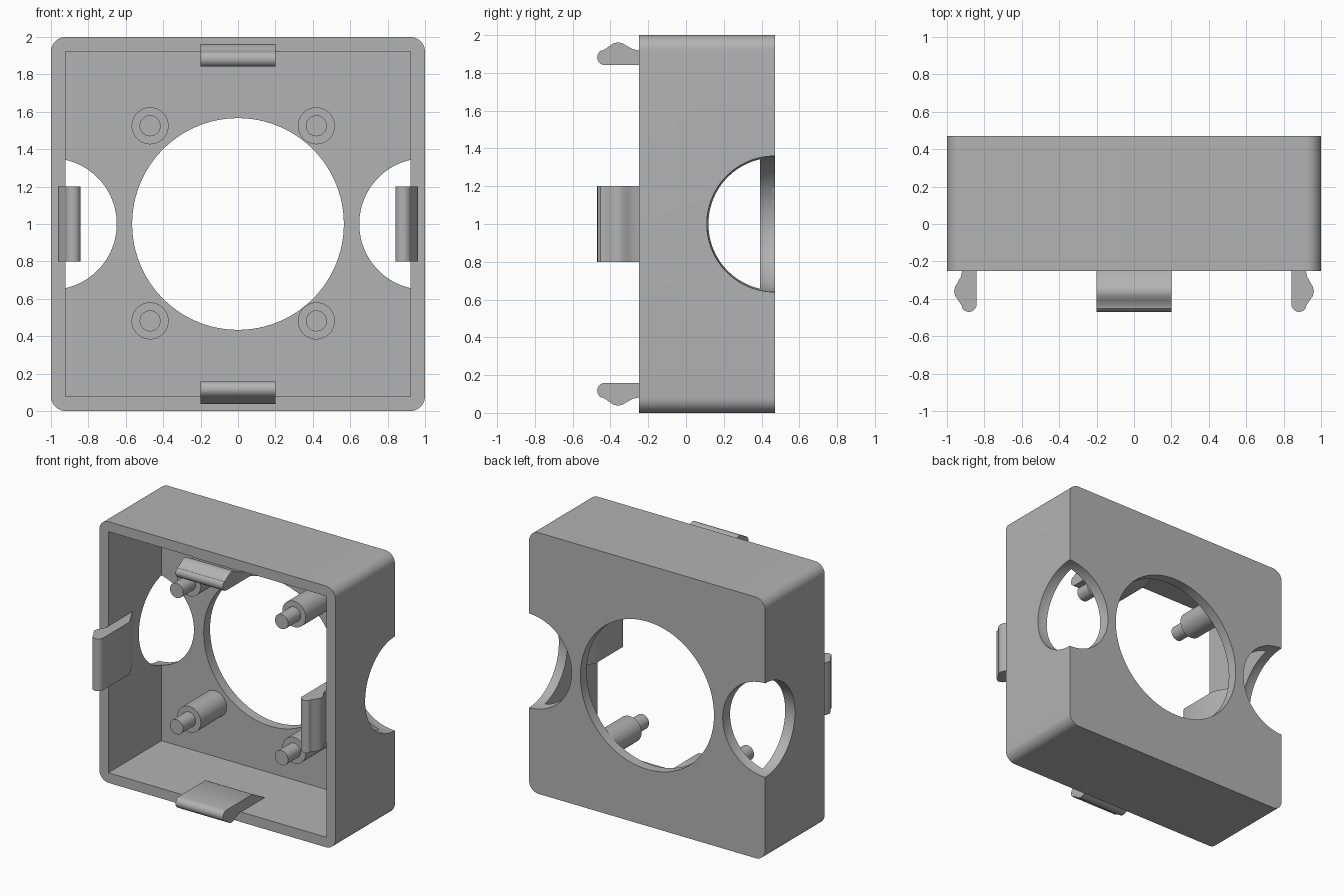
import bpy, bmesh, math
from mathutils import Matrix, Vector

cube = bpy.data.objects.get("Cube")
if cube:
    bpy.data.objects.remove(cube, do_unlink=True)

FRONT, BACK, WALL, MID = -0.25, 0.47, 0.077, 1.0

grey = bpy.data.materials.new("plain grey")
grey.use_nodes = True
grey.diffuse_color = (0.45, 0.45, 0.45, 1)
grey.node_tree.nodes["Principled BSDF"].inputs["Base Color"].default_value = grey.diffuse_color


def finish(name, bm):
    """Turn a bmesh into a grey object with smooth curves and sharp edges."""
    bmesh.ops.recalc_face_normals(bm, faces=bm.faces)
    mesh = bpy.data.meshes.new(name)
    bm.to_mesh(mesh)
    bm.free()
    mesh.materials.append(grey)
    ob = bpy.data.objects.new(name, mesh)
    bpy.context.collection.objects.link(ob)
    smooth(ob)
    return ob


def smooth(ob):
    bpy.ops.object.select_all(action='DESELECT')
    ob.select_set(True)
    bpy.context.view_layer.objects.active = ob
    bpy.ops.object.shade_smooth_by_angle(angle=math.radians(32))


def prism(name, points, depth):
    """Extrude a closed outline of 3D points along a vector."""
    bm = bmesh.new()
    face = bm.faces.new([bm.verts.new(p) for p in points])
    new = bmesh.ops.extrude_face_region(bm, geom=[face])["geom"]
    bmesh.ops.translate(bm, vec=depth, verts=[v for v in new if isinstance(v, bmesh.types.BMVert)])
    return finish(name, bm)


def rod(name, x, z, radius, y0, y1, sides=48):
    """Cylinder along y."""
    ring = [(x + radius * math.cos(a), y0, z + radius * math.sin(a))
            for a in (2 * math.pi * i / sides for i in range(sides))]
    return prism(name, ring, (0, y1 - y0, 0))


def cut(target, cutter):
    mod = target.modifiers.new("cut", 'BOOLEAN')
    mod.operation, mod.solver, mod.object = 'DIFFERENCE', 'EXACT', cutter
    bpy.context.view_layer.objects.active = target
    bpy.ops.object.modifier_apply(modifier=mod.name)
    bpy.data.objects.remove(cutter, do_unlink=True)


# Housing: square block with four rounded corners
R, STEPS = 0.08, 10
outline = []
for q, (sx, sz) in enumerate([(1, 1), (-1, 1), (-1, -1), (1, -1)]):
    for i in range(STEPS + 1):
        a = math.pi / 2 * (q + i / STEPS)
        outline.append((sx * (1 - R) + R * math.cos(a), FRONT, MID + sz * (1 - R) + R * math.sin(a)))
housing = prism("housing", outline, (0, BACK - FRONT, 0))

# Open front cavity
h = 1 - WALL
cavity = prism("cavity_cutter", [(sx * h, FRONT - 0.2, MID + sz * h)
               for sx, sz in [(1, 1), (-1, 1), (-1, -1), (1, -1)]], (0, BACK - WALL - FRONT + 0.2, 0))
cut(housing, cavity)

# Round opening in the back wall
cut(housing, rod("opening_cutter", 0, MID, 0.566, 0.2, 0.7, 96))

# Spherical scoops in the back side edges
for side in (-1, 1):
    bm = bmesh.new()
    bmesh.ops.create_uvsphere(bm, u_segments=96, v_segments=48, radius=0.36,
                              matrix=Matrix.Translation((side, BACK, MID)))
    cut(housing, finish("scoop_cutter", bm))
smooth(housing)

# Stepped posts on the back wall
for xname, x in (("right", -0.47), ("left", 0.419)):
    for zname, z in (("upper", 1.525), ("lower", 0.482)):
        rod(f"{zname}_{xname}_post", x, z, 0.099, BACK - WALL + 0.01, 0.08)
        rod(f"{zname}_{xname}_pin", x, z, 0.056, 0.09, -0.072)

# Snap clips: profile of (y, distance out from the centre)
INNER, NOSE = 0.841, 0.042
profile = [(0.04, h), (0.04, h + 0.01), (FRONT + 0.001, h + 0.01), (FRONT, 0.919),
           (-0.28, 0.925), (-0.31, 0.941), (-0.335, 0.956), (-0.36, 0.962),
           (-0.385, 0.956), (-0.41, 0.938), (-0.44, 0.919)]
for i in range(9):
    a = math.radians(125 + 145 * i / 8)
    profile.append((-0.428 + NOSE * math.cos(a), INNER + NOSE + NOSE * math.sin(a)))
profile.append((-0.11, INNER))
for i, name in enumerate(["upper", "right", "lower", "left"]):
    turn = Matrix.Translation((0, 0, MID)) @ Matrix.Rotation(-math.pi / 2 * i, 4, 'Y')
    pts = [turn @ Vector((-0.2, y, d)) for y, d in profile]
    prism(f"{name}_clip", pts, turn.to_3x3() @ Vector((0.4, 0, 0)))
